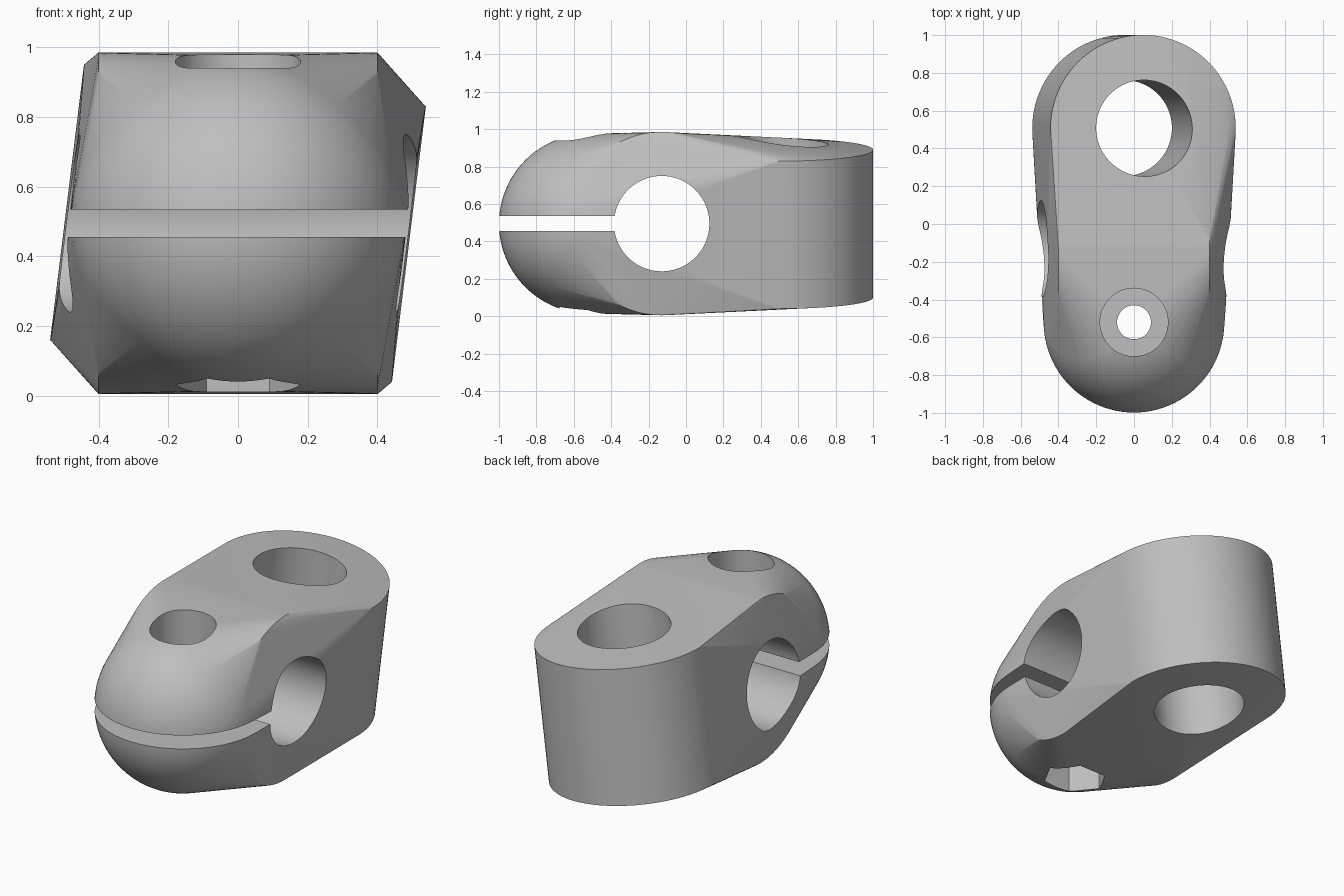
import bpy, bmesh, math
from mathutils import Matrix, Vector

cube = bpy.data.objects.get("Cube")
if cube:
    bpy.data.objects.remove(cube, do_unlink=True)

MID = 0.495                     # height of the clamp's middle plane
BAR = Vector((0, -0.13, MID))   # cross bar centre
BOLT_Y = -0.52                  # clamp bolt and nose centre
POST = Matrix.Translation((0, 0.507, MID)) @ Matrix.Rotation(math.radians(7), 4, 'Y')
ACROSS = Matrix.Translation(BAR) @ Matrix.Rotation(math.pi / 2, 4, 'Y')

grey = bpy.data.materials.new("plain grey")
grey.use_nodes = True
colour = (0.52, 0.52, 0.52, 1)
grey.diffuse_color = colour
grey.node_tree.nodes["Principled BSDF"].inputs["Base Color"].default_value = colour


def cylinder(bm, radius, length, matrix, sides=96):
    bmesh.ops.create_cone(bm, cap_ends=True, segments=sides, radius1=radius,
                          radius2=radius, depth=length, matrix=matrix)


def make_object(name, bm):
    mesh = bpy.data.meshes.new(name)
    bm.to_mesh(mesh)
    bm.free()
    mesh.materials.append(grey)
    obj = bpy.data.objects.new(name, mesh)
    bpy.context.collection.objects.link(obj)
    return obj


# Body: skin stretched over a round nose, a cross barrel and a tilted post
bm = bmesh.new()
bmesh.ops.create_uvsphere(bm, u_segments=96, v_segments=48, radius=0.48,
                          matrix=Matrix.Translation((0, BOLT_Y, MID)))
cylinder(bm, 0.49, 0.8, ACROSS)
cylinder(bm, 0.494, 0.795, POST)
bmesh.ops.delete(bm, geom=bm.faces[:], context='FACES_ONLY')
bmesh.ops.delete(bm, geom=bm.edges[:], context='EDGES_FACES')
hull = bmesh.ops.convex_hull(bm, input=bm.verts[:])
bmesh.ops.delete(bm, geom=[v for v in bm.verts if not v.link_faces], context='VERTS')
bmesh.ops.recalc_face_normals(bm, faces=bm.faces[:])
body = make_object("clamp_body", bm)


def cut(name, bm):
    cutter = make_object(name, bm)
    cutter.hide_render = True
    mod = body.modifiers.new(name, 'BOOLEAN')
    mod.operation = 'DIFFERENCE'
    mod.solver = 'EXACT'
    mod.object = cutter
    bpy.ops.object.select_all(action='DESELECT')
    bpy.context.view_layer.objects.active = body
    body.select_set(True)
    bpy.ops.object.modifier_apply(modifier=mod.name)
    bpy.data.objects.remove(cutter, do_unlink=True)


def cut_hole(name, radius, length, matrix, sides=96):
    bm = bmesh.new()
    cylinder(bm, radius, length, matrix, sides)
    cut(name, bm)


def bolt_axis(z):
    return Matrix.Translation((0, BOLT_Y, z))


# Bores for the post and the cross bar
cut_hole("post_bore", 0.255, 2, POST)
cut_hole("bar_bore", 0.255, 2, ACROSS)

# Clamping slot from the nose to the cross bore
bm = bmesh.new()
bmesh.ops.create_cube(bm, size=1, matrix=Matrix.Translation((0, -0.66, MID))
                      @ Matrix.Diagonal((2, 1.06, 0.08, 1)))
cut("clamp_slot", bm)

# Bolt hole, round head recess above and hexagonal nut recess below
cut_hole("bolt_hole", 0.09, 2, bolt_axis(MID), 48)
cut_hole("head_recess", 0.18, 0.5, bolt_axis(0.99), 64)
cut_hole("nut_recess", 0.18, 0.5, bolt_axis(0) @ Matrix.Rotation(math.pi / 6 * 3, 4, 'Z'), 6)

# Nut recess corners point sideways; keep machined edges crisp
bpy.ops.object.shade_smooth_by_angle(angle=math.radians(25))
